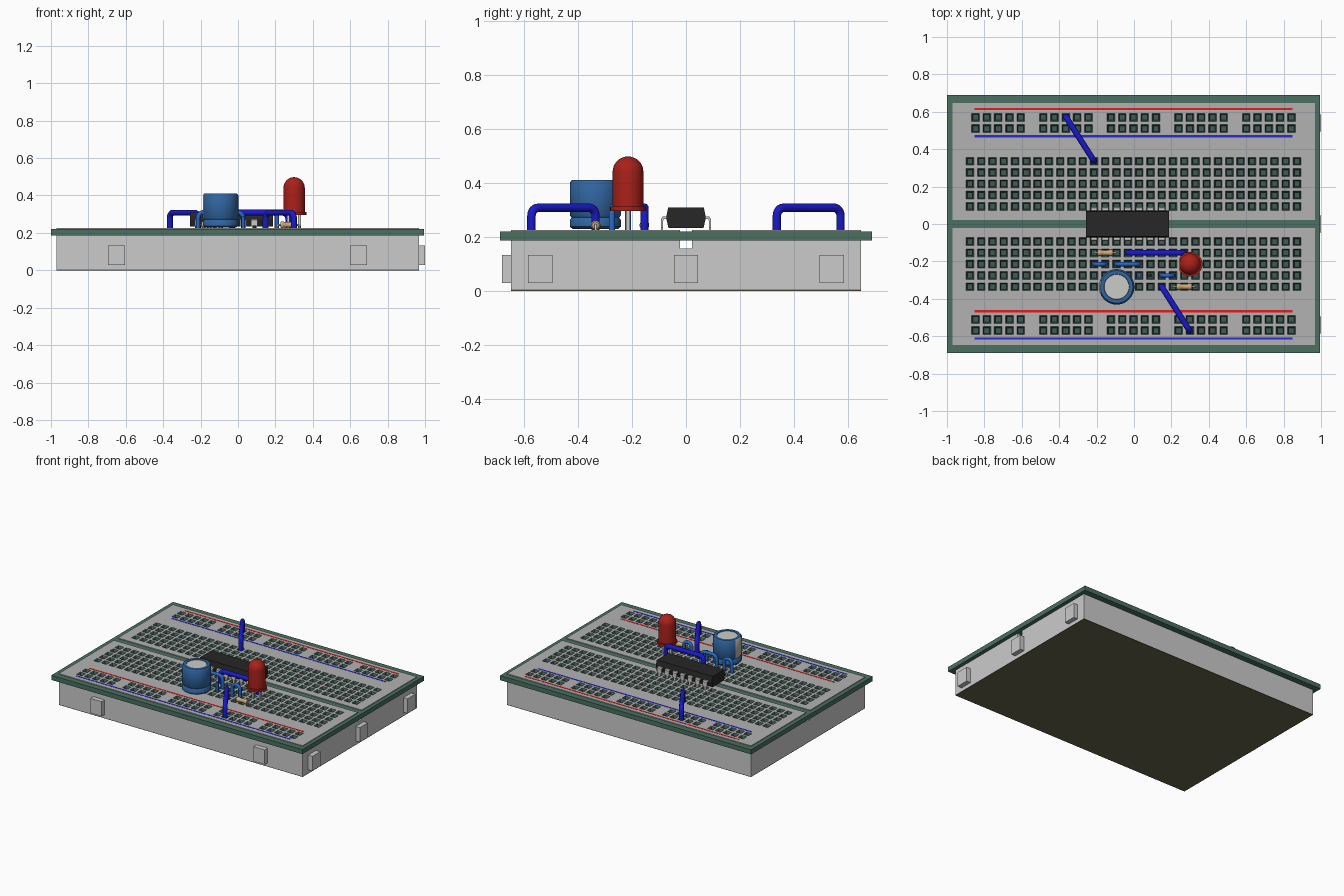
import bpy, bmesh, math
from mathutils import Vector

if "Cube" in bpy.data.objects:
    bpy.data.objects.remove(bpy.data.objects["Cube"])

PITCH, COL0, TOP = 0.0603, -0.877, 0.225
COLS = [COL0 + PITCH * i for i in range(30)]


def mat(name, r, g, b):
    m = bpy.data.materials.new(name)
    m.diffuse_color = (r, g, b, 1)
    m.use_nodes = True
    m.node_tree.nodes["Principled BSDF"].inputs["Base Color"].default_value = m.diffuse_color
    return m


GREY = mat("plastic_grey", .45, .45, .45)
GREEN = mat("cover_green", .07, .16, .12)
CLIP = mat("socket_green", .05, .11, .09)
OLIVE = mat("foam_olive", .13, .13, .075)
RED, BLUE = mat("line_red", .8, .01, .01), mat("line_blue", .02, .02, .7)
WIRE, LINK = mat("wire_blue", .01, .01, .6), mat("link_blue", .02, .14, .6)
BLACK, LEDRED = mat("chip_black", .02, .02, .02), mat("lamp_red", .4, .015, .01)
CAN, TAN = mat("can_blue", .03, .13, .35), mat("resistor_tan", .6, .4, .2)
STRIPE, SILVER = mat("stripe_grey", .5, .48, .42), mat("metal_silver", .6, .6, .57)


def finish(name, bm, *mats, smooth=False):
    me = bpy.data.meshes.new(name)
    bm.to_mesh(me)
    bm.free()
    ob = bpy.data.objects.new(name, me)
    bpy.context.collection.objects.link(ob)
    for m in mats:
        me.materials.append(m)
    if smooth:
        smooth_it(ob)
    return ob


def smooth_it(ob):
    bpy.ops.object.select_all(action='DESELECT')
    ob.select_set(True)
    bpy.context.view_layer.objects.active = ob
    bpy.ops.object.shade_smooth_by_angle(angle=math.radians(40))


def box(name, x0, x1, y0, y1, z0, z1, m=None):
    bm = bmesh.new()
    bmesh.ops.create_cube(bm, size=1)
    for v in bm.verts:
        v.co = ((x0 + x1) / 2 + v.co.x * (x1 - x0), (y0 + y1) / 2 + v.co.y * (y1 - y0),
                (z0 + z1) / 2 + v.co.z * (z1 - z0))
    return finish(name, bm, *([m] if m else []))


def extrude_x(name, prof, x0, x1, *mats):
    """Extrude a (y, z) outline along x."""
    bm = bmesh.new()
    f = bm.faces.new([bm.verts.new((x0, y, z)) for y, z in prof])
    r = bmesh.ops.extrude_face_region(bm, geom=[f])
    bmesh.ops.translate(bm, vec=(x1 - x0, 0, 0),
                        verts=[v for v in r['geom'] if isinstance(v, bmesh.types.BMVert)])
    bmesh.ops.recalc_face_normals(bm, faces=bm.faces)
    return finish(name, bm, *mats)


def lathe(name, prof, loc, *mats, n=36):
    """Revolve an (r, z) profile about z."""
    bm = bmesh.new()
    vs = [bm.verts.new((r, 0, z)) for r, z in prof]
    es = [bm.edges.new(p) for p in zip(vs, vs[1:])]
    bmesh.ops.spin(bm, geom=vs + es, axis=(0, 0, 1), cent=(0, 0, 0), angle=math.tau, steps=n)
    bmesh.ops.remove_doubles(bm, verts=bm.verts, dist=1e-5)
    bmesh.ops.recalc_face_normals(bm, faces=bm.faces)
    ob = finish(name, bm, *mats, smooth=True)
    ob.location = loc
    return ob


def wire(name, a, b, z, rad, m, bend=.03):
    """Bent wire from hole a up to height z and back down into hole b."""
    a, b = Vector((*a, 0)), Vector((*b, 0))
    d = (b - a).normalized()
    bend = min(bend, (b - a).length / 2.01)
    up = Vector((0, 0, 1))
    arc = [math.pi / 2 * i / 6 for i in range(7)]
    left = [a + d * bend * (1 - math.cos(t)) + up * (z - bend * (1 - math.sin(t))) for t in arc]
    right = [b - (p - a) + up * 2 * p.z for p in reversed(left)]
    pts = [a + up * .195] + left + right + [b + up * .195]
    cu = bpy.data.curves.new(name, 'CURVE')
    cu.dimensions, cu.bevel_depth, cu.bevel_resolution, cu.use_fill_caps = '3D', rad, 3, True
    sp = cu.splines.new('POLY')
    sp.points.add(len(pts) - 1)
    for q, p in zip(sp.points, pts):
        q.co = (*p, 1)
    cu.materials.append(m)
    ob = bpy.data.objects.new(name, cu)
    bpy.context.collection.objects.link(ob)
    bpy.ops.object.select_all(action='DESELECT')
    ob.select_set(True)
    bpy.context.view_layer.objects.active = ob
    bpy.ops.object.convert(target='MESH')
    smooth_it(bpy.context.object)


def panel(name, xc, yc, y0, y1, skip, h=.021):
    """Top sheet with tapered square sockets."""
    xs = [-.97] + [c + s for c in xc for s in (-h, h)] + [.967]
    ys = [y0] + [c + s for c in yc for s in (-h, h)] + [y1]
    bm = bmesh.new()
    g = [[bm.verts.new((x, y, TOP)) for x in xs] for y in ys]
    holes = []
    for j in range(len(ys) - 1):
        for i in range(len(xs) - 1):
            f = bm.faces.new((g[j][i], g[j][i + 1], g[j + 1][i + 1], g[j + 1][i]))
            if i % 2 and j % 2 and not skip(i // 2):
                f.material_index = 1
                holes.append(f)
    bm.normal_update()
    rim = [e for e in bm.edges if e.is_boundary]
    r = bmesh.ops.extrude_edge_only(bm, edges=rim)
    for v in r['geom']:
        if isinstance(v, bmesh.types.BMVert):
            v.co.z = .187
    bm.normal_update()
    bmesh.ops.inset_individual(bm, faces=holes, thickness=.009, depth=-.013)
    bm.normal_update()
    bmesh.ops.inset_individual(bm, faces=holes, thickness=.0005, depth=-.024)
    finish(name, bm, GREY, CLIP)


# base: foam sheet and grooved body
box("foam_backing", -.97, .967, -.648, .648, 0, .004, OLIVE)
extrude_x("body", [(-.648, .004), (.648, .004), (.648, .187), (.022, .187), (.022, .157),
                   (-.022, .157), (-.022, .187), (-.648, .187)], -.97, .967)

# interlocking tabs on front and right
for i, x in enumerate((-.65, .645)):
    box(f"front_tab_{i}", x - .045, x + .045, -.682, -.645, .028, .133)
for i, y in enumerate((-.54, 0, .54)):
    box(f"right_tab_{i}", .96, 1.0, y - .045, y + .045, .028, .133)

# green frame and centre strip
for s, side in ((-1, "front"), (1, "back")):
    box("frame_" + side, -1, .994, *sorted((s * .648, s * .69)), .187, .22, GREEN)
box("frame_left", -1, -.97, -.648, .648, .187, .22, GREEN)
box("frame_right", .967, .994, -.648, .648, .187, .22, GREEN)
box("centre_strip", -.97, .967, -.022, .022, .187, .22, GREEN)

# socket panels and rails
rail_x = [COL0 + PITCH * (i + .5) for i in range(29)]
for s, side in ((-1, "front"), (1, "back")):
    main_y = sorted(s * (.094 + PITCH * k) for k in range(5))
    panel("socket_panel_" + side, COLS, main_y, *sorted((s * .022, s * .44)), lambda i: False)
    panel("rail_panel_" + side, rail_x, sorted((s * .51, s * .57)),
          *sorted((s * .44, s * .648)), lambda i: i % 6 == 5)
for name, y, m in (("back_red", .615, RED), ("back_blue", .469, BLUE),
                   ("front_red", -.467, RED), ("front_blue", -.612, BLUE)):
    box(name + "_line", -.853, .847, y - .006, y + .006, TOP - .002, TOP + .001, m)

# chip with seven legs per side
extrude_x("chip_body", [(-.065, .233), (.065, .233), (.073, .268), (.073, .275), (.066, .309),
                        (-.066, .309), (-.073, .275), (-.073, .268)], -.257, .187, BLACK)
for i in range(7):
    x = COLS[11 + i]
    for s in (-1, 1):
        extrude_x(f"chip_leg_{i}_{s}", [(s * .07, .275), (s * .086, .275), (s * .092, .268),
                                        (s * .092, .235), (s * .086, .235), (s * .084, .266),
                                        (s * .07, .266)], x - .017, x + .017, SILVER)
        box(f"chip_pin_{i}_{s}", x - .008, x + .008, *sorted((s * .085, s * .092)), .195, .24, SILVER)

# lamp: flanged dome with a flat side, two leads
dome = [(.057 * math.cos(t), .441 + .057 * math.sin(t)) for t in [math.pi / 16 * k for k in range(8)]]
lamp = lathe("lamp", [(0, .295), (.066, .295), (.066, .312), (.057, .312)] + dome + [(0, .498)],
             (.3, -.215, 0), LEDRED)
for v in lamp.data.vertices:
    v.co.x = max(v.co.x, -.057)
for i in (19, 20):
    box(f"lamp_lead_{i}", COLS[i] - .007, COLS[i] + .007, -.222, -.208, .195, .3, SILVER)

# capacitor: crimped can, silver top, pale stripe
can = lathe("capacitor_can", [(0, .229), (.084, .229), (.095, .238), (.095, .262), (.088, .271),
                              (.095, .28), (.095, .4), (.087, .411), (.068, .411), (.066, .407)],
            (-.093, -.336, 0), CAN, STRIPE)
for p in can.data.polygons:
    if p.center.x < -.085 and abs(p.center.y) < .03 and p.center.z > .275:
        p.material_index = 1
lathe("capacitor_top", [(0, .407), (.067, .407)], (-.093, -.336, 0), SILVER)
for i in (12, 13):
    box(f"capacitor_lead_{i}", COLS[i] - .006, COLS[i] + .006, -.342, -.33, .195, .235, SILVER)

# long jumper wires
G, H, I, J = (-.094 - PITCH * k for k in range(1, 5))
wire("back_jumper", (rail_x[8], .573), (COLS[11], .337), .308, .016, WIRE)
wire("front_jumper", (COLS[17], J), (rail_x[19], -.573), .308, .016, WIRE)
wire("middle_jumper", (COLS[14], G), (COLS[19], G), .308, .016, WIRE)

# short links
for i, (a, b, y) in enumerate(((11, 12, H), (13, 15, H), (17, 18, I))):
    wire(f"short_link_{i}", (COLS[a], y), (COLS[b], y), .31, .012, LINK)
lathe("blue_pin", [(0, .195), (.01, .195), (.01, .29), (0, .29)], (COLS[15], I, 0), LINK, n=12)
lathe("black_pin", [(0, .195), (.01, .195), (.01, .24), (0, .24)], (COLS[16], I, 0), BLACK, n=12)

# resistors lying along x, with bent leads
for i, (a, b, y) in enumerate(((11, 13, G), (18, 20, J))):
    wire(f"resistor_lead_{i}", (COLS[a], y), (COLS[b], y), .243, .005, SILVER, .01)
    r = lathe(f"resistor_{i}", [(0, -.042), (.013, -.042), (.018, -.036), (.018, -.024), (.014, -.018),
                                (.014, .018), (.018, .024), (.018, .036), (.013, .042), (0, .042)],
              ((COLS[a] + COLS[b]) / 2, y, .243), TAN, n=20)
    r.rotation_euler = (0, math.pi / 2, 0)
